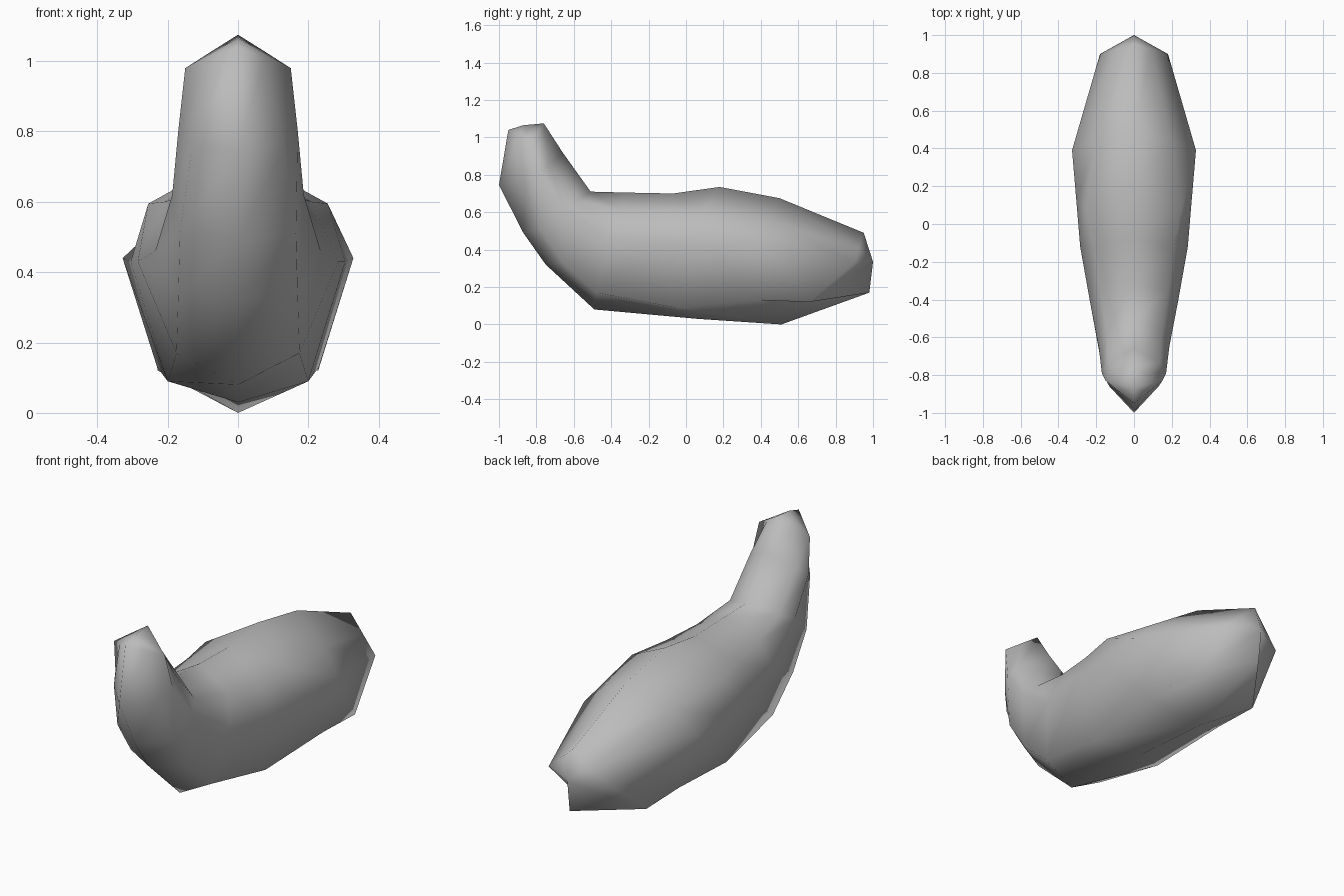
import bpy
import bmesh
from mathutils import Vector

if "Cube" in bpy.data.objects:
    bpy.data.objects.remove(bpy.data.objects["Cube"], do_unlink=True)

grey = bpy.data.materials.new("plain grey")
grey.use_nodes = True
colour = (0.5, 0.5, 0.5, 1)
grey.diffuse_color = colour
grey.node_tree.nodes["Principled BSDF"].inputs["Base Color"].default_value = colour

# Rings from neck to tail: back ridge (y, z), shoulder, flank, underside (x, y, z), belly ridge (y, z)
RINGS = [
    ((-.76, 1.075), (.075, -.795, 1.028), (.15, -.83, .98), (.075, -.89, 1.01), (-.95, 1.04)),
    ((-.66, .92), (.136, -.735, .85), (.17, -.79, .8), (.13, -.86, .76), (-1, .745)),
    ((-.51, .71), (.146, -.58, .66), (.187, -.65, .62), (.165, -.78, .51), (-.87, .49)),
    ((-.32, .705), (.18, -.35, .61), (.235, -.4, .46), (.17, -.66, .33), (-.75, .32)),
    ((-.07, .7), (.21, -.13, .6), (.285, -.12, .43), (.175, -.48, .17), (-.49, .08)),
    ((.18, .735), (.255, .09, .595), (.305, .12, .43), (.2, -.055, .09), (.06, .03)),
    ((.5, .675), (.2, .43, .56), (.328, .39, .44), (.23, .39, .13), (.51, 0)),
    ((.95, .49), (.09, .925, .41), (.18, .9, .33), (.228, .66, .12), (.98, .17)),
]


def section(back, shoulder, flank, underside, belly):
    """Eight points around the body, mirrored across x."""
    half = [Vector(p) for p in (shoulder, flank, underside)]
    mirrored = [Vector((-p.x, p.y, p.z)) for p in reversed(half)]
    return [Vector((0, *back)), *half, Vector((0, *belly)), *mirrored]


# Body and neck lofted as one skin
bm = bmesh.new()
loops = [[bm.verts.new(p) for p in section(*ring)] for ring in RINGS]
for a, b in zip(loops, loops[1:]):
    for i in range(len(a)):
        j = (i + 1) % len(a)
        bm.faces.new((a[i], a[j], b[j], b[i]))

# Pointed caps on neck and tail
for loop, tip in ((loops[0], (0, -.87, 1.065)), (loops[-1], (0, 1, .335))):
    centre = bm.verts.new(tip)
    for i in range(len(loop)):
        bm.faces.new((loop[i], loop[(i + 1) % len(loop)], centre))

bmesh.ops.recalc_face_normals(bm, faces=bm.faces)
for face in bm.faces:
    face.smooth = True
mesh = bpy.data.meshes.new("body")
bm.to_mesh(mesh)
bm.free()
mesh.materials.append(grey)
body = bpy.data.objects.new("body", mesh)
bpy.context.collection.objects.link(body)
